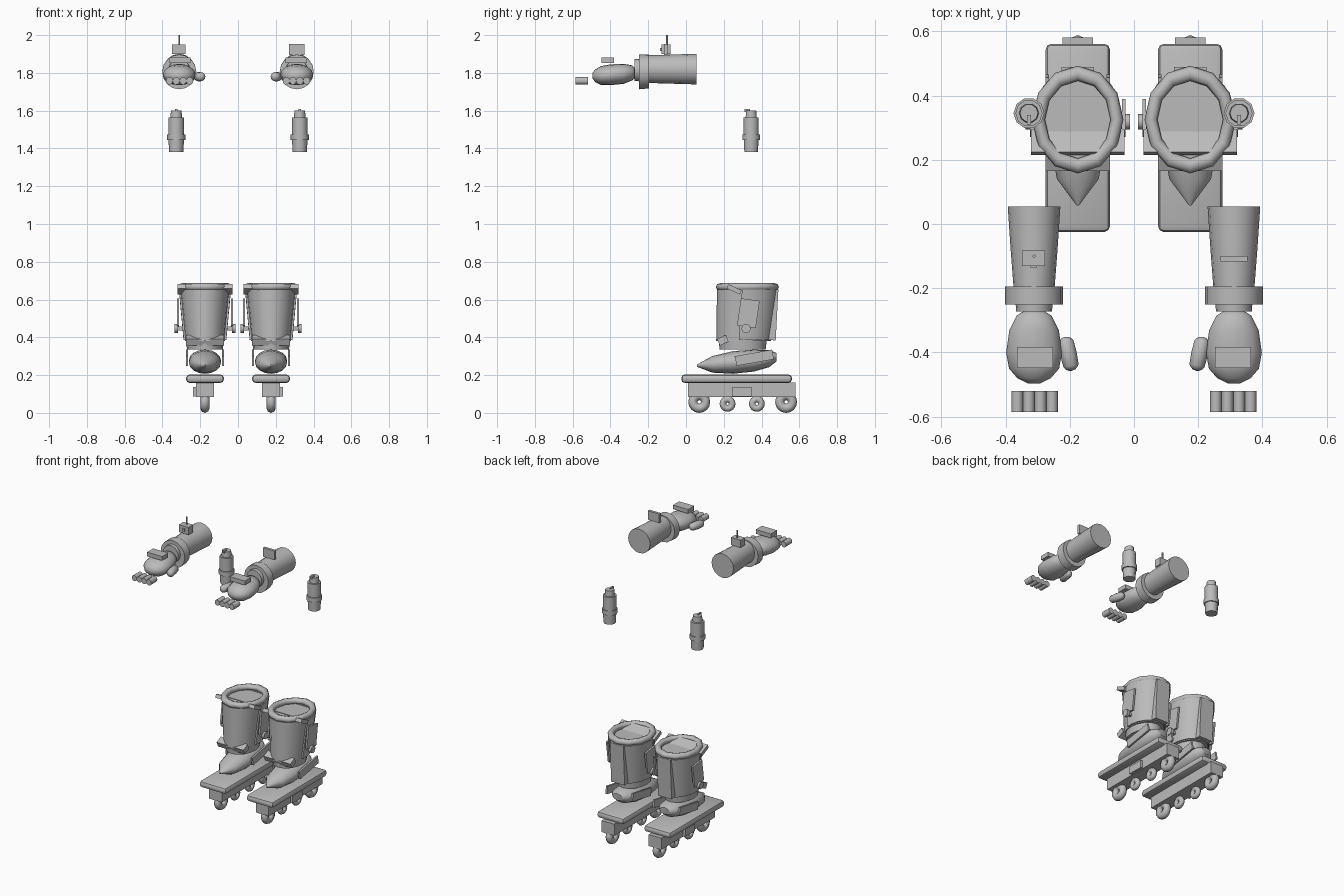
import bpy, bmesh, math
from mathutils import Matrix, Vector

if "Cube" in bpy.data.objects:
    bpy.data.objects.remove(bpy.data.objects["Cube"])

grey = bpy.data.materials.new("plain_grey")
grey.diffuse_color = (0.5, 0.5, 0.5, 1)
grey.use_nodes = True
grey.node_tree.nodes["Principled BSDF"].inputs["Base Color"].default_value = grey.diffuse_color


def finish(name, bm, side, angle=40):
    """Mirror for the left side, then turn the bmesh into an object."""
    if side < 0:
        bmesh.ops.scale(bm, vec=(-1, 1, 1), verts=bm.verts)
    bmesh.ops.recalc_face_normals(bm, faces=bm.faces)
    me = bpy.data.meshes.new(name)
    bm.to_mesh(me)
    bm.free()
    me.materials.append(grey)
    me.shade_smooth()
    me.set_sharp_from_angle(angle=math.radians(angle))
    ob = bpy.data.objects.new(name, me)
    bpy.context.collection.objects.link(ob)
    return ob


def box(name, side, centre, size, tilt=0, bevel=0):
    bm = bmesh.new()
    m = (Matrix.Translation(centre) @ Matrix.Rotation(math.radians(tilt), 4, 'X')
         @ Matrix.Diagonal((*size, 1)))
    bmesh.ops.create_cube(bm, size=1, matrix=m)
    if bevel:
        bmesh.ops.bevel(bm, geom=bm.edges[:], offset=bevel, segments=2,
                        affect='EDGES', profile=0.5)
    return finish(name, bm, side, 30)


def loft(name, side, x, sections, axis='z', n=16, arc=(0, 360), angle=40):
    """Ellipse sections (position, centre, x radius, other radius) along an axis."""
    bm = bmesh.new()
    rings = []
    full = arc[1] - arc[0] == 360
    count = n if full else n + 1
    for pos, c, rx, r2 in sections:
        ring = []
        for i in range(count):
            a = math.radians(arc[0] + (arc[1] - arc[0]) * i / n)
            u, v = x + rx * math.cos(a), c + r2 * math.sin(a)
            ring.append(bm.verts.new((u, v, pos) if axis == 'z' else (u, pos, v)))
        rings.append(ring)
    for a, b in zip(rings, rings[1:]):
        for i in range(count):
            j = (i + 1) % count
            bm.faces.new((a[i], a[j], b[j], b[i]))
    bm.faces.new(rings[0])
    bm.faces.new(rings[-1])
    return finish(name, bm, side, angle)


def torus(name, side, centre, major, minor, axis='z', stretch=1, n=16, m=8):
    bm = bmesh.new()
    grid = []
    for i in range(n):
        a = 2 * math.pi * i / n
        row = []
        for k in range(m):
            b = 2 * math.pi * k / m
            r, h = major + minor * math.cos(b), minor * math.sin(b)
            p = (r * math.cos(a), r * math.sin(a) * stretch, h)
            if axis == 'x':
                p = (p[2], p[0], p[1])
            row.append(bm.verts.new(Vector(p) + Vector(centre)))
        grid.append(row)
    for i in range(n):
        for k in range(m):
            p, q, l = grid[i], grid[(i + 1) % n], (k + 1) % m
            bm.faces.new((p[k], q[k], q[l], p[l]))
    return finish(name, bm, side, 60)


def skate(s):
    x = 0.175
    # wheels, frame and base plate
    for y, r in ((0.07, 0.058), (0.22, 0.042), (0.375, 0.042), (0.53, 0.058)):
        minor = r * 0.42
        torus("wheel", s, (x, y, r + (0.006 if r < 0.05 else 0)), r - minor, minor, 'x')
    box("wheel_frame", s, (x, 0.295, 0.123), (0.094, 0.57, 0.078))
    box("frame_tag", s, (x + 0.05, 0.295, 0.112), (0.026, 0.105, 0.05))
    box("base_plate", s, (x, 0.268, 0.181), (0.2, 0.586, 0.044), bevel=0.018)
    # shoe and heel plates
    loft("shoe", s, x, [(0.058, 0.25, 0.004, 0.006), (0.14, 0.257, 0.065, 0.044),
                        (0.25, 0.267, 0.085, 0.06), (0.36, 0.277, 0.085, 0.058),
                        (0.44, 0.287, 0.07, 0.045), (0.48, 0.295, 0.035, 0.022)],
         'y', angle=50)
    for d in (-1, 1):
        box("heel_plate", s, (x + d * 0.095, 0.362, 0.292), (0.012, 0.2, 0.052), tilt=10)
    # ankle, shaft and rear cuff
    loft("ankle", s, x, [(0.335, 0.30, 0.095, 0.122), (0.41, 0.30, 0.103, 0.13)])
    loft("boot_shaft", s, x, [(0.38, 0.305, 0.105, 0.145), (0.652, 0.322, 0.132, 0.158)])
    loft("rear_cuff", s, x, [(0.385, 0.305, 0.114, 0.148), (0.652, 0.325, 0.139, 0.165)],
         arc=(-10, 190), n=12)
    torus("boot_rim", s, (x, 0.325, 0.667), 0.122, 0.02, stretch=1.18, n=12)
    box("back_panel", s, (x, 0.457, 0.52), (0.1, 0.05, 0.27), tilt=-3)
    # straps
    box("top_strap", s, (x, 0.255, 0.654), (0.29, 0.078, 0.024), tilt=-25)
    box("ankle_strap", s, (x, 0.195, 0.384), (0.2, 0.05, 0.038), tilt=25)
    # side panels with round buttons
    for d in (-1, 1):
        box("side_panel", s, (x + d * 0.143, 0.33, 0.528), (0.012, 0.1, 0.145), tilt=-8)
        bm = bmesh.new()
        bmesh.ops.create_cone(bm, cap_ends=True, segments=12, radius1=0.024,
                              radius2=0.024, depth=0.02,
                              matrix=Matrix.Translation((x + d * 0.152, 0.318, 0.447))
                              @ Matrix.Rotation(math.pi / 2, 4, 'Y'))
        finish("panel_button", bm, s)
        box("button_stem", s, (x + d * 0.13, 0.318, 0.447), (0.04, 0.02, 0.02))


def canister(s):
    x, y = 0.327, 0.345
    profile = [("canister_base", 1.38, 1.45, 0.038, 0.041),
               ("canister_band", 1.445, 1.475, 0.048, 0.048),
               ("canister_body", 1.47, 1.565, 0.042, 0.042),
               ("canister_cap", 1.56, 1.602, 0.031, 0.028)]
    for name, z0, z1, r0, r1 in profile:
        loft(name, s, x, [(z0, y, r0, r0), (z1, y, r1, r1)], n=10, angle=50)
    box("canister_nozzle", s, (x, 0.325, 1.602), (0.012, 0.03, 0.016))


def arm(s):
    x = 0.311
    # forearm, cuff and wrist
    loft("forearm", s, x, [(0.055, 1.82, 0.082, 0.081), (-0.08, 1.82, 0.073, 0.077),
                           (-0.21, 1.82, 0.063, 0.073)], 'y')
    loft("arm_cuff", s, x, [(-0.195, 1.808, 0.09, 0.09), (-0.25, 1.805, 0.09, 0.092)], 'y')
    loft("wrist", s, x, [(-0.24, 1.815, 0.058, 0.06), (-0.272, 1.815, 0.056, 0.058)], 'y')
    # hand, thumb and fingers
    loft("hand", s, x, [(-0.27, 1.80, 0.03, 0.025), (-0.285, 1.80, 0.054, 0.04),
                        (-0.33, 1.795, 0.077, 0.053), (-0.40, 1.79, 0.087, 0.055),
                        (-0.45, 1.786, 0.078, 0.05), (-0.48, 1.785, 0.052, 0.034),
                        (-0.496, 1.785, 0.02, 0.014)], 'y', angle=70)
    bm = bmesh.new()
    bmesh.ops.create_uvsphere(bm, u_segments=12, v_segments=8, radius=0.026)
    for v in bm.verts:
        v.co.z += 0.028 * ((v.co.z > 0.001) - (v.co.z < -0.001))
    bmesh.ops.transform(bm, verts=bm.verts,
                        matrix=Matrix.Translation((0.204, -0.404, 1.78))
                        @ Matrix.Rotation(math.radians(-12), 4, 'Z')
                        @ Matrix.Rotation(math.pi / 2, 4, 'X'))
    finish("thumb", bm, s, 70)
    for i in range(4):
        fx = 0.255 + i * 0.036
        loft("finger", s, fx, [(-0.52, 1.758, 0.0185, 0.02), (-0.585, 1.758, 0.0185, 0.02)],
             'y', n=12)
    box("hand_plate", s, (x - 0.003, -0.415, 1.867), (0.112, 0.065, 0.028))


for side in (1, -1):
    skate(side)
    canister(side)
    arm(side)

# forearm screen on the right, radio with aerial on the left
box("forearm_screen", 1, (0.311, -0.108, 1.924), (0.084, 0.018, 0.06))
box("forearm_radio", -1, (0.313, -0.106, 1.924), (0.072, 0.048, 0.05))
box("radio_knob", -1, (0.313, -0.133, 1.924), (0.018, 0.008, 0.018))
loft("radio_aerial", -1, 0.311, [(1.94, -0.1, 0.005, 0.005), (2.0, -0.1, 0.005, 0.005)], n=8)
